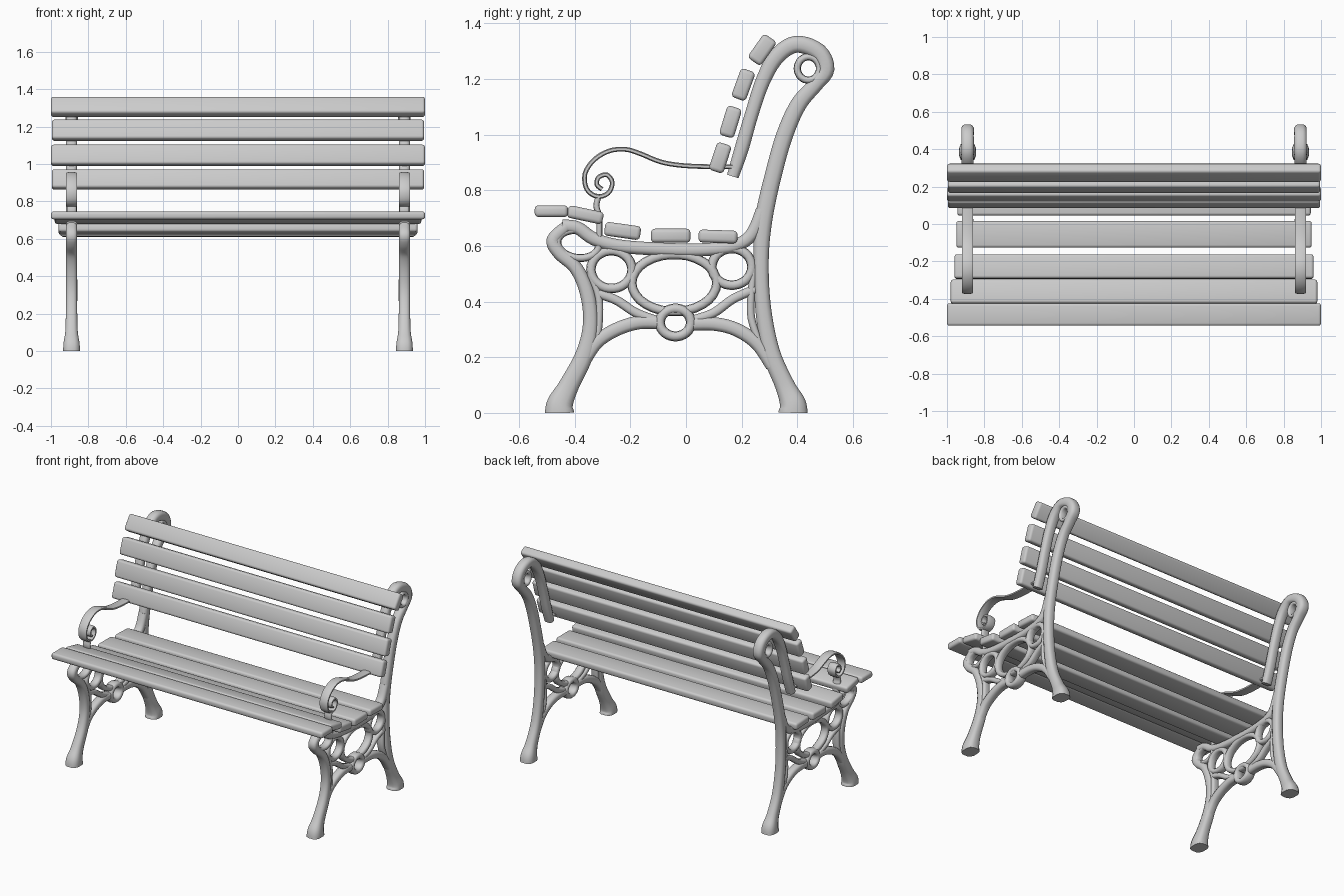
import bpy, bmesh, math
from mathutils import Vector, Matrix

grey = bpy.data.materials.new("plain grey")
grey.diffuse_color = (0.6, 0.6, 0.6, 1)
FRAME_X = 0.89


def finish(name, bm, angle=40):
    bmesh.ops.recalc_face_normals(bm, faces=bm.faces)
    me = bpy.data.meshes.new(name)
    bm.to_mesh(me)
    bm.free()
    me.materials.append(grey)
    me.shade_smooth()
    me.set_sharp_from_angle(angle=math.radians(angle))
    ob = bpy.data.objects.new(name, me)
    bpy.context.collection.objects.link(ob)
    return ob


def spline(pts, closed, steps):
    """Catmull-Rom through (y, z, half thickness, half depth)."""
    p = [Vector(q) for q in pts]
    n = len(p)
    get = (lambda i: p[i % n]) if closed else (lambda i: p[max(0, min(n - 1, i))])
    out = []
    for i in range(n if closed else n - 1):
        a, b, c, d = get(i - 1), get(i), get(i + 1), get(i + 2)
        for s in range(steps):
            t = s / steps
            out.append(0.5 * (2 * b + (c - a) * t + (2 * a - 5 * b + 4 * c - d) * t * t
                              + (3 * b - a - 3 * c + d) * t ** 3))
    if not closed:
        out.append(p[-1])
    return out


def bar(name, pts, t=0.02, d=0.028, closed=False, steps=5, sides=12):
    """Sweep a rounded-square section along a path in the yz plane, mirrored to both sides."""
    path = spline([tuple(q) + (t, d)[len(q) - 2:] for q in pts], closed, steps)
    n = len(path)
    bm = bmesh.new()
    rings = []
    for i, q in enumerate(path):
        a = path[(i - 1) % n] if closed else path[max(i - 1, 0)]
        b = path[(i + 1) % n] if closed else path[min(i + 1, n - 1)]
        tan = Vector((b[0] - a[0], b[1] - a[1])).normalized()
        ring = []
        for k in range(sides):
            u = 2 * math.pi * (k + 0.5) / sides
            c, s = math.cos(u), math.sin(u)
            c = math.copysign(abs(c) ** 0.7, c)
            s = math.copysign(abs(s) ** 0.7, s)
            ring.append(bm.verts.new((FRAME_X + q[3] * c, q[0] - tan.y * q[2] * s,
                                      max(0, q[1] + tan.x * q[2] * s))))
        rings.append(ring)
    for i in range(n if closed else n - 1):
        r0, r1 = rings[i], rings[(i + 1) % n]
        for k in range(sides):
            m = (k + 1) % sides
            bm.faces.new((r0[k], r0[m], r1[m], r1[k]))
    if not closed:
        bm.faces.new(rings[0])
        bm.faces.new(rings[-1])
    ob = finish(name, bm, 60)
    mod = ob.modifiers.new("both sides", 'MIRROR')
    mod.use_axis = (True, False, False)
    return ob


def ring(name, y, z, ry, rz, t, d=0.026, tilt=0.0):
    pts = []
    for k in range(10):
        u = 2 * math.pi * k / 10
        a, b = ry * math.cos(u), rz * math.sin(u)
        pts.append((y + a * math.cos(tilt) - b * math.sin(tilt),
                    z + a * math.sin(tilt) + b * math.cos(tilt)))
    return bar(name, pts, t, d, closed=True, steps=3, sides=10)


def slat(name, half_len, y, z, width, thick, tilt):
    bm = bmesh.new()
    bmesh.ops.create_cube(bm, size=1)
    bmesh.ops.scale(bm, vec=(2 * half_len, width, thick), verts=bm.verts)
    bmesh.ops.bevel(bm, geom=[e for e in bm.edges], offset=0.014, segments=3,
                    profile=0.5, affect='EDGES')
    m = Matrix.Translation((0, y, z)) @ Matrix.Rotation(math.radians(tilt), 4, 'X')
    bmesh.ops.transform(bm, matrix=m, verts=bm.verts)
    return finish(name, bm)


# Seat and back slats
for i, s in enumerate([(1.0, -0.484, 0.725, 0.12, 0.042, 0), (0.98, -0.362, 0.712, 0.13, 0.045, -12),
                       (0.96, -0.228, 0.654, 0.13, 0.05, -8), (0.95, -0.055, 0.637, 0.142, 0.05, 0),
                       (0.945, 0.115, 0.634, 0.14, 0.046, -2)]):
    slat(f"seat_slat_{i + 1}", *s)
for i, s in enumerate([(1.0, 0.274, 1.305, 0.105, 0.058, 55), (0.995, 0.206, 1.18, 0.11, 0.055, 70),
                       (1.0, 0.16, 1.046, 0.11, 0.055, 73), (0.995, 0.123, 0.917, 0.105, 0.055, 72)]):
    slat(f"back_slat_{i + 1}", *s)

# Back post: foot, leg, top scroll and the rail behind the back slats
bar("back_post", [(0.385, 0, 0.054, 0.046), (0.383, 0.035, 0.048, 0.044), (0.355, 0.1, 0.036, 0.034),
                  (0.305, 0.22, 0.033, 0.031), (0.277, 0.38, 0.029, 0.03), (0.27, 0.55, 0.028, 0.03),
                  (0.28, 0.7, 0.032, 0.03), (0.315, 0.86, 0.031, 0.03), (0.355, 1.0, 0.031, 0.03),
                  (0.405, 1.11, 0.03, 0.03), (0.465, 1.18, 0.028, 0.032), (0.503, 1.235, 0.031, 0.034),
                  (0.475, 1.298, 0.032, 0.034), (0.395, 1.325, 0.031, 0.034), (0.325, 1.28, 0.03, 0.032),
                  (0.275, 1.19, 0.027, 0.03), (0.235, 1.07, 0.025, 0.03), (0.2, 0.95, 0.026, 0.03),
                  (0.168, 0.85, 0.022, 0.03)])
ring("scroll_eye", 0.44, 1.238, 0.04, 0.042, 0.013, 0.03)

# Front leg up to the seat nose
bar("front_leg", [(-0.455, 0, 0.054, 0.046), (-0.452, 0.035, 0.048, 0.044), (-0.42, 0.1, 0.037, 0.034),
                  (-0.365, 0.21, 0.033, 0.031), (-0.343, 0.32, 0.028, 0.03), (-0.355, 0.43, 0.027, 0.03),
                  (-0.395, 0.52, 0.025, 0.03), (-0.455, 0.575, 0.025, 0.03), (-0.478, 0.622, 0.024, 0.03),
                  (-0.43, 0.67, 0.022, 0.03)])

# Seat rail, running into the back post
bar("seat_rail", [(-0.445, 0.672), (-0.39, 0.665), (-0.33, 0.625), (-0.24, 0.6), (-0.1, 0.589),
                  (0.05, 0.586), (0.17, 0.6), (0.235, 0.64), (0.275, 0.73)], 0.024, 0.03)

# Arch between the legs
bar("front_arch", [(-0.365, 0.19), (-0.32, 0.255), (-0.25, 0.3), (-0.17, 0.325), (-0.09, 0.325)], 0.025)
bar("rear_arch", [(0.31, 0.17), (0.255, 0.25), (0.18, 0.3), (0.1, 0.32), (0.015, 0.32)], 0.025)

# Openwork rings
ring("arch_ring", -0.038, 0.325, 0.056, 0.05, 0.018, 0.032)
ring("centre_oval", -0.042, 0.467, 0.153, 0.103, 0.017)
ring("front_ring", -0.268, 0.515, 0.074, 0.068, 0.017)
ring("rear_ring", 0.165, 0.525, 0.072, 0.066, 0.017)
ring("nose_ring", -0.388, 0.607, 0.075, 0.05, 0.014, 0.026, -0.15)

# Openwork struts
bar("front_upright", [(-0.345, 0.5), (-0.315, 0.42), (-0.312, 0.34), (-0.32, 0.26)], 0.014, 0.024)
bar("front_strut", [(-0.32, 0.43), (-0.25, 0.405), (-0.18, 0.36), (-0.1, 0.33)], 0.017, 0.024)
bar("rear_upright", [(0.245, 0.52), (0.235, 0.43), (0.235, 0.34), (0.265, 0.25)], 0.014, 0.024)
bar("rear_strut", [(0.25, 0.445), (0.17, 0.41), (0.1, 0.36), (0.03, 0.335)], 0.017, 0.024)

# Ribbon armrest with curl, and its post
bar("armrest", [(0.175, 0.885), (0.09, 0.885), (-0.01, 0.889), (-0.09, 0.902), (-0.16, 0.93),
                (-0.215, 0.947), (-0.275, 0.942), (-0.33, 0.91), (-0.363, 0.86), (-0.357, 0.805),
                (-0.32, 0.778), (-0.28, 0.79), (-0.265, 0.828), (-0.285, 0.856), (-0.315, 0.846),
                (-0.32, 0.82), (-0.302, 0.804)], 0.009, 0.031, steps=4, sides=8)
bar("armrest_post", [(-0.312, 0.785), (-0.322, 0.745), (-0.312, 0.7), (-0.312, 0.6)], 0.011, 0.026)
